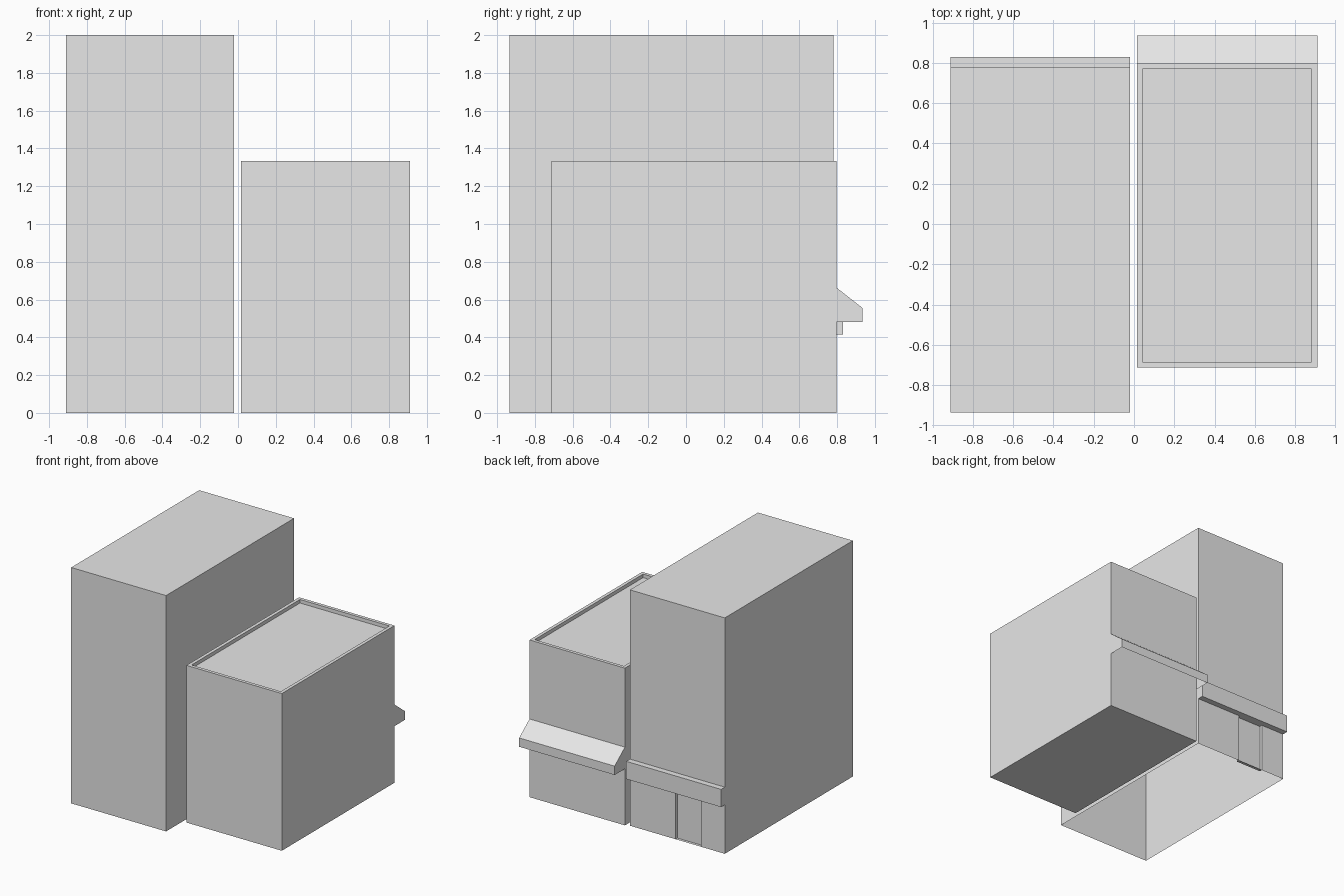
import bpy
import bmesh

cube = bpy.data.objects.get("Cube")
if cube:
    bpy.data.objects.remove(cube, do_unlink=True)

grey = bpy.data.materials.new("plain_grey")
grey.use_nodes = True
colour = (0.8, 0.8, 0.8, 1)
grey.diffuse_color = colour
grey.node_tree.nodes["Principled BSDF"].inputs["Base Color"].default_value = colour


def finish(name, bm):
    mesh = bpy.data.meshes.new(name)
    bm.to_mesh(mesh)
    bm.free()
    mesh.materials.append(grey)
    obj = bpy.data.objects.new(name, mesh)
    bpy.context.collection.objects.link(obj)
    return obj


def extrude_x(name, profile, x0, x1, skip=()):
    """Solid swept along x from a (y, z) profile; skip lists open sides."""
    bm = bmesh.new()
    a = [bm.verts.new((x0, y, z)) for y, z in profile]
    b = [bm.verts.new((x1, y, z)) for y, z in profile]
    n = len(profile)
    bm.faces.new(a)
    bm.faces.new(b[::-1])
    for i in range(n):
        if i not in skip:
            j = (i + 1) % n
            bm.faces.new((a[j], a[i], b[i], b[j]))
    bmesh.ops.recalc_face_normals(bm, faces=bm.faces)
    return finish(name, bm)


def rect(y0, y1, z0, z1):
    return [(y0, z0), (y1, z0), (y1, z1), (y0, z1)]


# Tall building: an open-bottomed shell with a shallow doorway in the back
tx0, tx1, front, back, height = -0.91, -0.02, -0.935, 0.78, 2.0
dx0, dx1, door_top, door_y = -0.687, -0.447, 0.415, 0.755
bm = bmesh.new()


def face(*points):
    bm.faces.new([bm.verts.new(p) for p in points])


face((tx0, front, 0), (tx1, front, 0), (tx1, front, height), (tx0, front, height))
face((tx1, front, 0), (tx1, back, 0), (tx1, back, height), (tx1, front, height))
face((tx0, back, 0), (tx0, front, 0), (tx0, front, height), (tx0, back, height))
face((tx0, front, height), (tx1, front, height), (tx1, back, height), (tx0, back, height))
# Back wall wraps round the doorway as one outline
face((dx0, back, 0), (tx0, back, 0), (tx0, back, height), (tx1, back, height),
     (tx1, back, 0), (dx1, back, 0), (dx1, back, door_top), (dx0, back, door_top))
# Door leaf, jambs, sill and lintel
face((dx1, door_y, 0), (dx0, door_y, 0), (dx0, door_y, door_top), (dx1, door_y, door_top))
face((dx0, door_y, 0), (dx0, back, 0), (dx0, back, door_top), (dx0, door_y, door_top))
face((dx1, back, 0), (dx1, door_y, 0), (dx1, door_y, door_top), (dx1, back, door_top))
face((dx0, door_y, 0), (dx1, door_y, 0), (dx1, back, 0), (dx0, back, 0))
face((dx0, back, door_top), (dx1, back, door_top), (dx1, door_y, door_top), (dx0, door_y, door_top))
bmesh.ops.remove_doubles(bm, verts=bm.verts, dist=0.0001)
finish("tall_building", bm)

# Flat sign board over the doorway
extrude_x("sign_board", rect(back, 0.83, door_top, 0.565), tx0, tx1)

# Short building with a low parapet round its roof
sx0, sx1, wall = 0.015, 0.91, 0.797
short = extrude_x("short_building", rect(-0.713, wall, 0, 1.333), sx0, sx1)
bm = bmesh.new()
bm.from_mesh(short.data)
roof = [f for f in bm.faces if f.normal.z > 0.9]
bmesh.ops.inset_region(bm, faces=roof, thickness=0.04)
roof = max((f for f in bm.faces if f.normal.z > 0.9), key=lambda f: f.calc_area())
result = bmesh.ops.extrude_face_region(bm, geom=[roof])
floor = [v for v in result["geom"] if isinstance(v, bmesh.types.BMVert)]
bmesh.ops.translate(bm, verts=floor, vec=(0, 0, -0.03))
if roof.is_valid:
    bmesh.ops.delete(bm, geom=[roof], context="FACES_ONLY")
bm.to_mesh(short.data)
bm.free()

# Sloping awning, open underneath
extrude_x("awning", [(wall, 0.48), (0.935, 0.48), (0.935, 0.555), (wall, 0.663)],
          sx0, sx1, skip=(0, 3))
